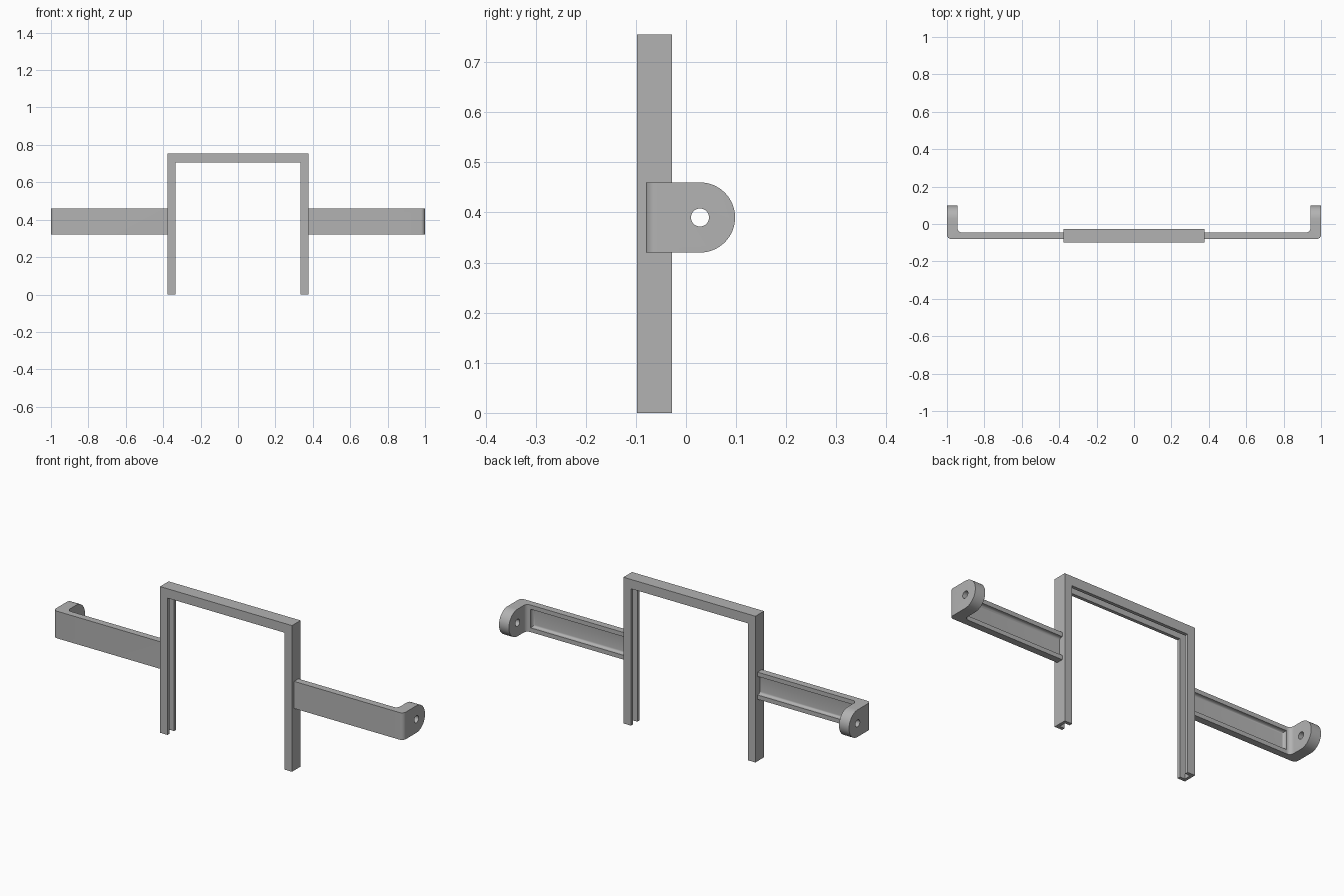
import bpy, bmesh
from math import sin, cos, pi, radians
from mathutils import Vector

cube = bpy.data.objects.get("Cube")
if cube:
    bpy.data.objects.remove(cube, do_unlink=True)

grey = bpy.data.materials.new("light_grey")
grey.use_nodes = True
grey.diffuse_color = (0.45, 0.45, 0.45, 1)
grey.node_tree.nodes["Principled BSDF"].inputs["Base Color"].default_value = grey.diffuse_color


def prism(name, points, axis, low, high):
    """Extrude a 2D outline along the given axis from low to high."""
    def place(a, b):
        return {"x": (low, a, b), "y": (a, low, b), "z": (a, b, low)}[axis]
    bm = bmesh.new()
    face = bm.faces.new([bm.verts.new(place(a, b)) for a, b in points])
    shift = Vector([(high - low) * (axis == k) for k in "xyz"])
    new = bmesh.ops.extrude_face_region(bm, geom=[face])["geom"]
    bmesh.ops.translate(bm, vec=shift, verts=[v for v in new if isinstance(v, bmesh.types.BMVert)])
    bmesh.ops.recalc_face_normals(bm, faces=bm.faces)
    mesh = bpy.data.meshes.new(name)
    bm.to_mesh(mesh)
    bm.free()
    mesh.materials.append(grey)
    obj = bpy.data.objects.new(name, mesh)
    bpy.context.collection.objects.link(obj)
    return obj


def rect(a0, b0, a1, b1):
    return [(a0, b0), (a1, b0), (a1, b1), (a0, b1)]


def arc(ca, cb, r, start, end, steps):
    turn = [radians(start + (end - start) * i / steps) for i in range(steps + 1)]
    return [(ca + r * cos(t), cb + r * sin(t)) for t in turn]


def bake(obj):
    """Apply all modifiers of an object."""
    graph = bpy.context.evaluated_depsgraph_get()
    mesh = bpy.data.meshes.new_from_object(obj.evaluated_get(graph))
    obj.modifiers.clear()
    obj.data = mesh


def combine(obj, cutter, operation):
    cutter.hide_render = True
    mod = obj.modifiers.new("cut", "BOOLEAN")
    mod.operation, mod.object, mod.solver = operation, cutter, "EXACT"
    bake(obj)
    bpy.data.objects.remove(cutter, do_unlink=True)


# Door-shaped frame with a channel along its inner side
W, IN, H, TOP = 0.377, 0.334, 0.755, 0.707
front, back = -0.098, -0.028
frame = prism("frame", [(-W, 0), (-W, H), (W, H), (W, 0), (IN, 0), (IN, TOP), (-IN, TOP), (-IN, 0)],
              "y", front, back)
depth = 0.028
combine(frame, prism("channel_cutter", rect(-IN - depth, -0.1, IN + depth, TOP + depth),
                     "y", -0.081, -0.045), "DIFFERENCE")

# Side arm with a bent end tab
z0, z1, zc = 0.32, 0.46, 0.39
y0, y1, tab_y = -0.08, -0.045, 0.098
tab_in, r = 0.943, 0.022
outline = [(W - 0.005, y0)] + arc(1 - r, y0 + r, r, -90, 0, 8) + [(1, tab_y), (tab_in, tab_y)]
outline += arc(tab_in - r, y1 + r, r, 0, -90, 8) + [(W - 0.005, y1)]
arm = prism("side_arms", outline, "z", z0, z1)

# Rounded tab end and pivot hole
side = [(-0.2, z0)] + arc(tab_y - 0.07, zc, 0.07, -90, 90, 32) + [(-0.2, z1)]
combine(arm, prism("tab_shape", side, "x", 0, 1.2), "INTERSECT")
combine(arm, prism("hole_cutter", arc(0.028, zc, 0.018, 0, 360 * 31 / 32, 31), "x", 0.9, 1.1),
        "DIFFERENCE")

# Recess in the back of the arm, with filleted floor edges
recess = prism("recess_cutter", rect(0.3, z0 + 0.022, 0.92, z1 - 0.022), "y", y0 + 0.016, 0)
bm = bmesh.new()
bm.from_mesh(recess.data)
floor = [e for e in bm.edges if all(v.co.y < -0.05 for v in e.verts)]
bmesh.ops.bevel(bm, geom=floor, offset=0.012, segments=5, profile=0.5, affect="EDGES")
bm.to_mesh(recess.data)
bm.free()
combine(arm, recess, "DIFFERENCE")

# Matching arm on the other side
mirror = arm.modifiers.new("mirror", "MIRROR")
mirror.use_axis[0] = True
bake(arm)

for obj in (frame, arm):
    bpy.ops.object.select_all(action="DESELECT")
    obj.select_set(True)
    bpy.context.view_layer.objects.active = obj
    bpy.ops.object.shade_smooth_by_angle(angle=radians(30))
